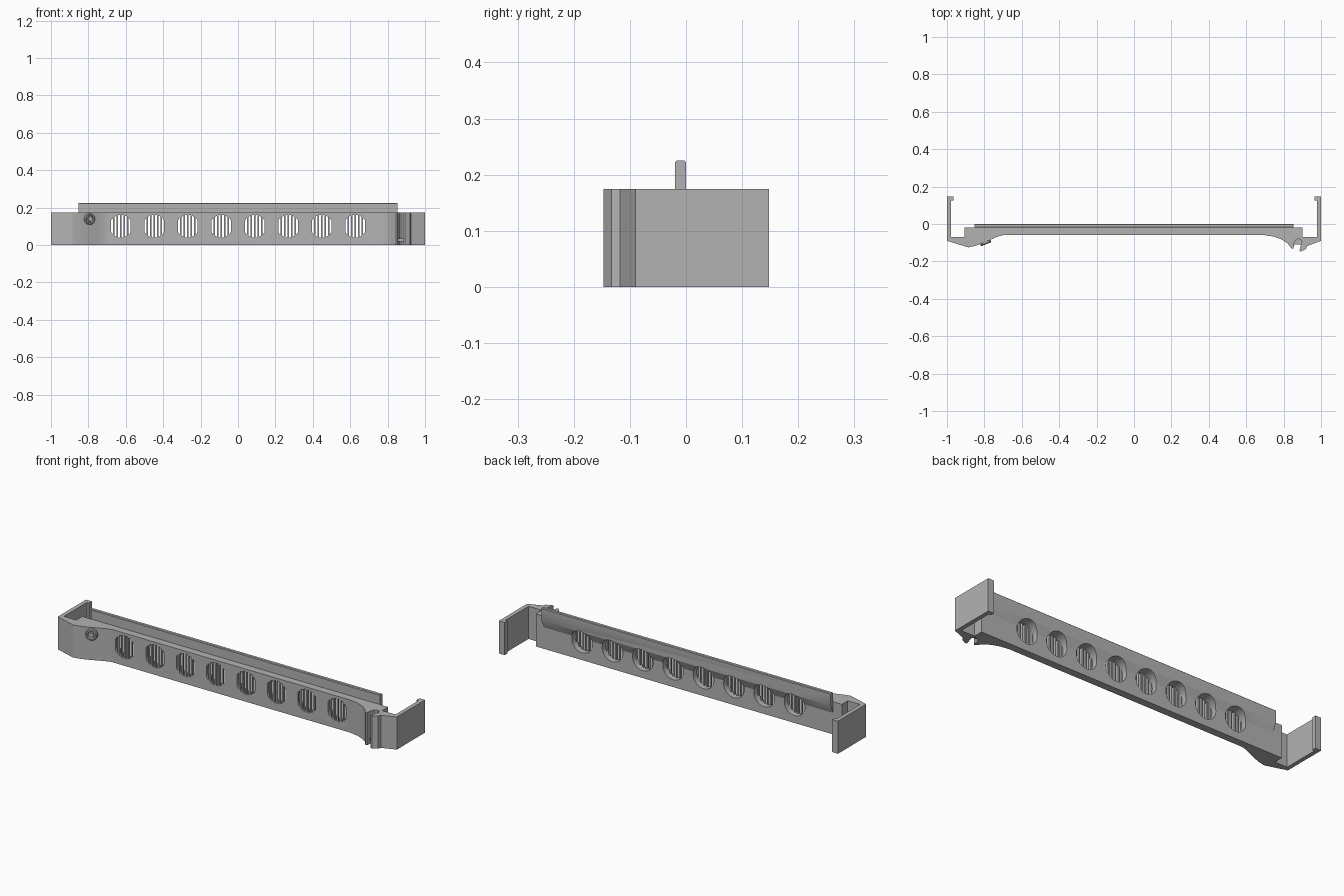
import bpy, bmesh, math
from mathutils import Vector, Matrix

cube = bpy.data.objects.get("Cube")
if cube:
    bpy.data.objects.remove(cube, do_unlink=True)

grey = bpy.data.materials.new("plain_grey")
grey.use_nodes = True
COLOUR = (0.45, 0.45, 0.45, 1)
grey.diffuse_color = COLOUR
grey.node_tree.nodes["Principled BSDF"].inputs["Base Color"].default_value = COLOUR

HEIGHT = 0.174
FRONT, BACK = -0.06, -0.02
HOLE_R, HOLE_Z, PITCH = 0.061, 0.1, 0.179
HOLES = [(i - 3.5) * PITCH for i in range(8)]


def finish(name, bm, smooth=True):
    bmesh.ops.recalc_face_normals(bm, faces=bm.faces)
    mesh = bpy.data.meshes.new(name)
    bm.to_mesh(mesh)
    bm.free()
    mesh.materials.append(grey)
    obj = bpy.data.objects.new(name, mesh)
    bpy.context.collection.objects.link(obj)
    if smooth:
        bpy.ops.object.select_all(action="DESELECT")
        obj.select_set(True)
        bpy.context.view_layer.objects.active = obj
        bpy.ops.object.shade_smooth_by_angle(angle=math.radians(25))
    return obj


def extrude(name, points, direction):
    """Closed outline pushed along a direction."""
    bm = bmesh.new()
    face = bm.faces.new([bm.verts.new(p) for p in points])
    out = bmesh.ops.extrude_face_region(bm, geom=[face])
    moved = [v for v in out["geom"] if isinstance(v, bmesh.types.BMVert)]
    bmesh.ops.translate(bm, verts=moved, vec=direction)
    return finish(name, bm)


def add_box(bm, lo, hi):
    lo, hi = Vector(lo), Vector(hi)
    matrix = Matrix.Translation((lo + hi) / 2) @ Matrix.Diagonal((*(hi - lo), 1))
    bmesh.ops.create_cube(bm, size=1, matrix=matrix)


def cut(obj, cutter):
    mod = obj.modifiers.new("vent_holes", "BOOLEAN")
    mod.operation, mod.solver, mod.object = "DIFFERENCE", "EXACT", cutter


# Bracket outline seen from above: front edge, latch, right arm, back, left arm
front_edge = [(-1, -0.09), (-0.886, -0.125), (-0.85, -0.117), (-0.81, -0.103),
              (-0.76, -0.081), (-0.73, -0.068), (-0.70, FRONT), (0.70, FRONT),
              (0.75, -0.068), (0.79, -0.083), (0.82, -0.103), (0.845, -0.134)]
latch = [(0.853, -0.13), (0.857, -0.1), (0.865, -0.086), (0.878, -0.08),
         (0.892, -0.083), (0.898, -0.095), (0.89, -0.12), (0.884, -0.145),
         (0.893, -0.147), (0.92, -0.133), (0.925, -0.118)]
arm = [(1, -0.09), (1, 0.148), (0.966, 0.148), (0.966, 0.126),
       (0.978, 0.126), (0.978, -0.07)]
outline = front_edge + latch + arm
outline += [(0.9, -0.07), (0.9, BACK), (-0.905, BACK), (-0.905, -0.07)]
outline += [(-x, y) for x, y in reversed(arm[1:])]
bracket = extrude("bracket_body", [(x, y, 0) for x, y in outline], (0, 0, HEIGHT))

# Raised rail with sloped underside along the back
rail_profile = [(BACK, 0.115), (0, 0.16), (0, 0.222), (-0.003, 0.225),
                (-0.017, 0.225), (BACK, 0.222)]
rail = extrude("top_rail", [(-0.853, y, z) for y, z in rail_profile], (1.706, 0, 0))

# Round vent openings
bm = bmesh.new()
for x in HOLES:
    matrix = Matrix.Translation((x, -0.03, HOLE_Z)) @ Matrix.Rotation(math.pi / 2, 4, "X")
    bmesh.ops.create_cone(bm, cap_ends=True, segments=40, radius1=HOLE_R,
                          radius2=HOLE_R, depth=0.2, matrix=matrix)
cutter = finish("vent_cutter", bm, smooth=False)
cutter.hide_render = True
cutter.hide_set(True)
cutter.display_type = "WIRE"
cut(bracket, cutter)
cut(rail, cutter)

# Vertical slats across each vent
bm = bmesh.new()
for x in HOLES:
    for k in range(-3, 4):
        dx = k * 0.019
        half = math.sqrt(max(HOLE_R ** 2 - (abs(dx) - 0.004) ** 2, 0)) + 0.002
        add_box(bm, (x + dx - 0.004, FRONT, HOLE_Z - half),
                (x + dx + 0.004, FRONT + 0.012, HOLE_Z + half))
finish("vent_slats", bm, smooth=False)

# Round stud on the left-hand slope
normal = Vector((0.38, -0.92, 0)).normalized()
place = Matrix.Translation((-0.795, -0.096, 0.138)) @ normal.to_track_quat("Z", "Y").to_matrix().to_4x4()
ring_profile = [(0.03, -0.01), (0.03, 0.008), (0.026, 0.013), (0.02, 0.013),
                (0.017, 0.004), (0.012, 0.004), (0.011, 0.01), (0, 0.01)]
bm = bmesh.new()
verts = [bm.verts.new((r, 0, h)) for r, h in ring_profile]
edges = [bm.edges.new(pair) for pair in zip(verts, verts[1:])]
bmesh.ops.spin(bm, geom=verts + edges, cent=(0, 0, 0), axis=(0, 0, 1),
               angle=math.tau, steps=28)
bmesh.ops.remove_doubles(bm, verts=bm.verts, dist=0.0001)
bmesh.ops.transform(bm, matrix=place, verts=bm.verts)
finish("round_stud", bm)

# Small tab inside the latch slot
bm = bmesh.new()
add_box(bm, (0.855, -0.11, 0.018), (0.895, -0.08, 0.034))
finish("latch_tab", bm, smooth=False)
